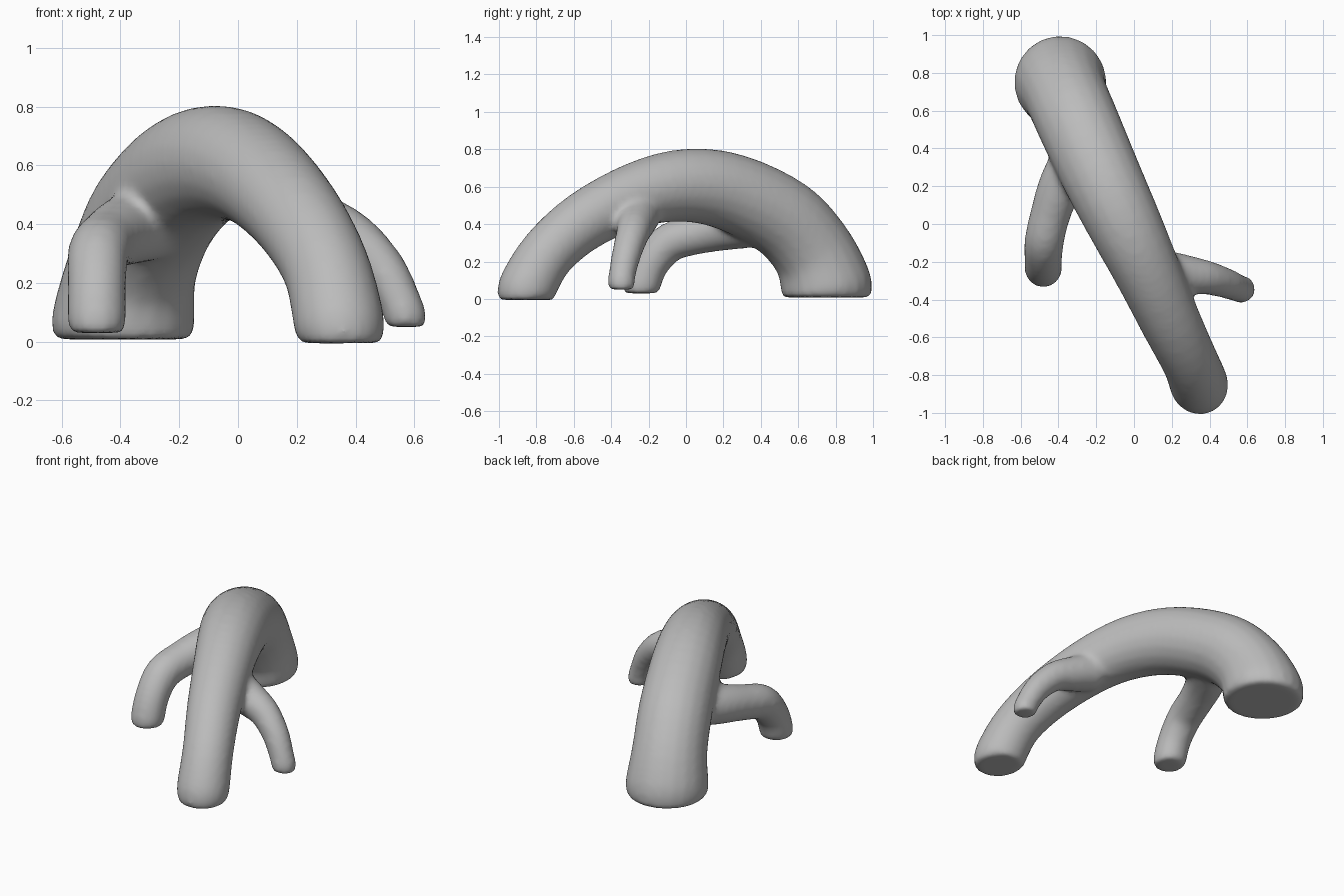
import bpy, bmesh, math
from mathutils import Vector

cube = bpy.data.objects.get("Cube")
if cube:
    bpy.data.objects.remove(cube, do_unlink=True)

SIDES, STEPS = 20, 4


def spline(a, b, c, d, t):
    """Catmull-Rom point between b and c."""
    return 0.5 * (2 * b + (c - a) * t + (2 * a - 5 * b + 4 * c - d) * t * t
                  + (3 * b - a - 3 * c + d) * t ** 3)


def smooth_path(points):
    pts = [Vector(p) for p in points]
    ext = [2 * pts[0] - pts[1]] + pts + [2 * pts[-1] - pts[-2]]
    out = [spline(*ext[i:i + 4], s / STEPS)
           for i in range(len(pts) - 1) for s in range(STEPS)]
    return out + [pts[-1]]


def add_tube(bm, points, flat_start, flat_end):
    """Tapered tube through (x, y, z, radius); flat ends stand level on the ground."""
    path = smooth_path(points)
    centres = [p.to_3d() for p in path]
    last = len(path) - 1
    run = centres[-1] - centres[0]
    side = run.cross(Vector((0, 0, 1))).normalized()
    rings = []
    for i, p in enumerate(path):
        tangent = (centres[min(i + 1, last)] - centres[max(i - 1, 0)]).normalized()
        if i < 2 and flat_start:
            tangent = Vector((0, 0, 1))
        if i > last - 2 and flat_end:
            tangent = Vector((0, 0, -1))
        u = (side - tangent * side.dot(tangent)).normalized()
        v = tangent.cross(u)
        ring = []
        for k in range(SIDES):
            a = math.tau * k / SIDES
            ring.append(bm.verts.new(centres[i] + (u * math.cos(a) + v * math.sin(a)) * p[3]))
        rings.append(ring)
    for r0, r1 in zip(rings, rings[1:]):
        for k in range(SIDES):
            n = (k + 1) % SIDES
            bm.faces.new((r0[k], r0[n], r1[n], r1[k]))
    bm.faces.new(rings[0][::-1])
    bm.faces.new(rings[-1])


bm = bmesh.new()

# Main arch, front foot to back foot
add_tube(bm, [(0.35, -0.865, -0.005, 0.135), (0.345, -0.85, 0.06, 0.155),
              (0.30, -0.735, 0.25, 0.15), (0.20, -0.53, 0.425, 0.16),
              (0.07, -0.25, 0.56, 0.177), (-0.05, 0.0, 0.607, 0.196),
              (-0.17, 0.25, 0.567, 0.21), (-0.29, 0.52, 0.43, 0.218),
              (-0.36, 0.68, 0.25, 0.222), (-0.39, 0.75, 0.07, 0.245),
              (-0.39, 0.755, 0.008, 0.225)], True, True)

# Right side root
add_tube(bm, [(-0.26, 0.42, 0.42, 0.14), (-0.38, 0.22, 0.38, 0.12),
              (-0.44, 0.06, 0.345, 0.107), (-0.475, -0.09, 0.30, 0.105),
              (-0.48, -0.19, 0.19, 0.10), (-0.48, -0.235, 0.075, 0.10),
              (-0.48, -0.24, 0.03, 0.09)], False, True)

# Left side root
add_tube(bm, [(0.13, -0.25, 0.46, 0.12), (0.28, -0.27, 0.40, 0.105),
              (0.39, -0.285, 0.35, 0.09), (0.49, -0.315, 0.25, 0.08),
              (0.55, -0.34, 0.14, 0.073), (0.57, -0.345, 0.08, 0.073),
              (0.57, -0.345, 0.05, 0.065)], False, True)

bmesh.ops.recalc_face_normals(bm, faces=bm.faces)
mesh = bpy.data.meshes.new("root_arch")
bm.to_mesh(mesh)
bm.free()
root = bpy.data.objects.new("root_arch", mesh)
bpy.context.collection.objects.link(root)

# Fuse the tubes and soften the joints
remesh = root.modifiers.new("fuse", 'REMESH')
remesh.mode = 'VOXEL'
remesh.voxel_size = 0.018
remesh.use_smooth_shade = True
soften = root.modifiers.new("soften", 'SMOOTH')
soften.factor = 0.5
soften.iterations = 8

grey = bpy.data.materials.new("plain_grey")
grey.use_nodes = True
colour = (0.5, 0.5, 0.5, 1)
grey.diffuse_color = colour
grey.node_tree.nodes["Principled BSDF"].inputs["Base Color"].default_value = colour
mesh.materials.append(grey)
